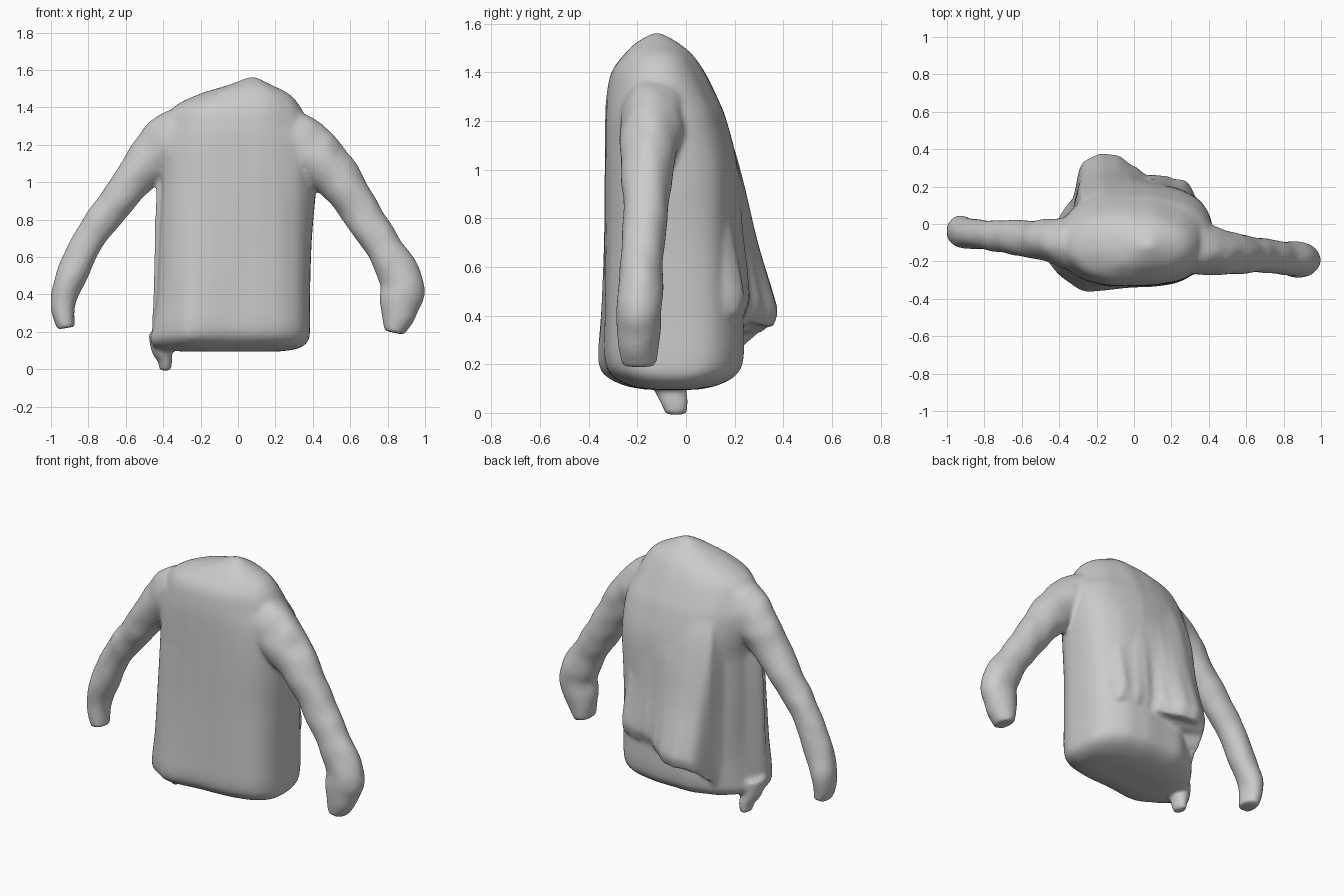
import bpy, bmesh, math
from mathutils import Vector, noise

if "Cube" in bpy.data.objects:
    bpy.data.objects.remove(bpy.data.objects["Cube"])


def spline(rows, steps, closed=False):
    """Catmull-Rom interpolation through rows of numbers."""
    n = len(rows)
    pick = (lambda i: rows[i % n]) if closed else (lambda i: rows[max(0, min(n - 1, i))])
    out = []
    for i in range(n if closed else n - 1):
        a, b, c, d = (pick(i + k) for k in (-1, 0, 1, 2))
        for s in range(steps):
            t = s / steps
            out.append([0.5 * (2 * q + (r - p) * t + (2 * p - 5 * q + 4 * r - w) * t * t
                               + (3 * q - p - 3 * r + w) * t ** 3)
                        for p, q, r, w in zip(a, b, c, d)])
    if not closed:
        out.append(list(rows[-1]))
    return out


def loft(name, rings):
    """Capped skin through closed rings of equal length."""
    bm = bmesh.new()
    loops = [[bm.verts.new(p) for p in ring] for ring in rings]
    n = len(loops[0])
    for a, b in zip(loops, loops[1:]):
        for i in range(n):
            j = (i + 1) % n
            bm.faces.new((a[i], a[j], b[j], b[i]))
    bm.faces.new(loops[0])
    bm.faces.new(loops[-1])
    bmesh.ops.recalc_face_normals(bm, faces=bm.faces)
    me = bpy.data.meshes.new(name)
    bm.to_mesh(me)
    bm.free()
    ob = bpy.data.objects.new(name, me)
    bpy.context.collection.objects.link(ob)
    return ob


def tube(name, rows, crumple=0.0):
    """Sleeve-like tube; rows are x, y, z, half width, half depth."""
    path = spline(rows, 6)
    rings = []
    for k, (x, y, z, w, d) in enumerate(path):
        p, q = path[max(0, k - 1)], path[min(len(path) - 1, k + 1)]
        t = Vector((q[0] - p[0], 0, q[2] - p[2])).normalized()
        side = Vector((t.z, 0, -t.x))
        ring = []
        for i in range(32):
            a = math.tau * i / 32
            v = Vector((x, y, z)) + side * w * math.cos(a) + Vector((0, d * math.sin(a), 0))
            ring.append(v + (v - Vector((x, y, z))) * crumple * noise.noise(v * 9))
        rings.append(ring)
    return loft(name, rings)


# Torso: z, left x, right x, front y, back y, squareness
torso_rows = [
    (0.095, -0.32, 0.22, -0.15, 0.04, 2.4),
    (0.11, -0.45, 0.32, -0.23, 0.12, 2.6),
    (0.15, -0.49, 0.375, -0.305, 0.20, 2.8),
    (0.22, -0.475, 0.385, -0.34, 0.235, 2.9),
    (0.40, -0.45, 0.385, -0.34, 0.235, 2.9),
    (0.70, -0.44, 0.395, -0.335, 0.225, 2.7),
    (1.00, -0.43, 0.42, -0.335, 0.215, 2.5),
    (1.20, -0.43, 0.42, -0.335, 0.17, 2.2),
    (1.30, -0.40, 0.38, -0.33, 0.13, 2.1),
    (1.40, -0.345, 0.335, -0.31, 0.08, 2.1),
    (1.47, -0.21, 0.275, -0.26, 0.03, 2.1),
    (1.52, -0.05, 0.18, -0.21, -0.03, 2.0),
    (1.56, 0.05, 0.10, -0.14, -0.10, 2.0)]
rings = []
for z, x0, x1, y0, y1, e in spline(torso_rows, 5):
    ring = []
    for i in range(72):
        c, s = math.cos(math.tau * i / 72), math.sin(math.tau * i / 72)
        u = math.copysign(abs(c) ** (2 / e), c)
        v = math.copysign(abs(s) ** (2 / e), s)
        x = (x0 + x1) / 2 + u * (x1 - x0) / 2
        # left flank slants inwards to the back
        if u < 0 and v > -0.5 and z < 1.3:
            x *= 1 - 0.2 * (v + 0.5) * min(1, (1.3 - z) * 3)
        y = (y0 + y1) / 2 + v * (y1 - y0) / 2
        # front left edge of the coat stands proud towards the hem
        if v < 0:
            y -= 0.045 * math.exp(-((x + 0.26) / 0.1) ** 2) * max(0, 1 - z) * min(1, z * 6)
        y += 0.008 * noise.noise(Vector((x * 10, v * 3, z * 1.2)))
        ring.append((x, y, z))
    rings.append(ring)
parts = [loft("torso", rings)]

# Sleeves
parts.append(tube("left_sleeve", [
    (-0.20, -0.12, 1.26, 0.18, 0.16), (-0.36, -0.10, 1.205, 0.165, 0.135),
    (-0.50, -0.085, 1.085, 0.12, 0.105), (-0.65, -0.07, 0.895, 0.095, 0.09),
    (-0.79, -0.06, 0.71, 0.083, 0.082), (-0.89, -0.05, 0.50, 0.083, 0.08),
    (-0.935, -0.04, 0.36, 0.068, 0.085), (-0.92, -0.045, 0.22, 0.048, 0.07)], 0.1))
parts.append(tube("right_sleeve", [
    (0.20, -0.12, 1.25, 0.17, 0.16), (0.36, -0.135, 1.175, 0.16, 0.135),
    (0.52, -0.155, 1.035, 0.125, 0.11), (0.655, -0.165, 0.84, 0.105, 0.095),
    (0.785, -0.18, 0.64, 0.1, 0.09), (0.875, -0.19, 0.47, 0.115, 0.092),
    (0.865, -0.195, 0.34, 0.108, 0.092), (0.835, -0.195, 0.195, 0.055, 0.07)], 0.1))

# Back drape: plan outline at the hem with the hem height of each point
outline = spline([
    (-0.45, -0.16, 0.13), (-0.39, 0.0, 0.14), (-0.32, 0.15, 0.19), (-0.275, 0.325, 0.33),
    (-0.14, 0.375, 0.35), (-0.04, 0.335, 0.36), (0.06, 0.26, 0.38), (0.18, 0.245, 0.40),
    (0.29, 0.215, 0.41), (0.32, 0.10, 0.41), (0.2, 0.0, 0.40), (-0.18, -0.1, 0.32)], 8, True)
drape_rows = spline([(0.0, 0.96, 1), (0.05, 1.0, 1), (0.1, 1.0, 1), (0.34, 0.87, 0.98),
                     (0.64, 0.74, 0.96), (0.84, 0.58, 0.9), (1.0, 0.36, 0.75)], 5)
rings = []
for h, s, wide in drape_rows:
    ring = []
    for x, y, hem in outline:
        # the ridge at the hem flattens out towards the shoulders
        flat = max(0, min(1, (y - 0.1) / 0.1)) * min(1, h * 1.6)
        y += (0.325 - 0.1 * x - 0.5 * max(0, abs(x + 0.02) - 0.15) - y) * flat
        fold = 0.014 * (1 - h) * noise.noise(Vector((x * 20, 0, h * 2))) * (y > 0.05)
        tatter = 0.02 * noise.noise(Vector((x * 25, y * 25, 3)))
        ring.append((x * wide, -0.1 + (y + 0.1) * s + fold,
                     hem + (1.36 - hem) * h + tatter * (1 - h)))
    rings.append(ring)
parts.append(loft("back_drape", rings))

# Hanging corner of the hem
parts.append(tube("hem_corner", [
    (-0.42, -0.09, 0.20, 0.06, 0.09), (-0.41, -0.07, 0.11, 0.055, 0.07),
    (-0.39, -0.05, 0.05, 0.04, 0.06), (-0.39, -0.04, -0.008, 0.03, 0.045)]))

# Fuse the parts into one soft cloth surface
bpy.ops.object.select_all(action='DESELECT')
for ob in parts:
    ob.select_set(True)
bpy.context.view_layer.objects.active = parts[0]
bpy.ops.object.join()
jacket = bpy.context.view_layer.objects.active
jacket.name = "draped_jacket"
fuse = jacket.modifiers.new("fuse", 'REMESH')
fuse.mode = 'VOXEL'
fuse.voxel_size = 0.012
fuse.use_smooth_shade = True
soft = jacket.modifiers.new("soften", 'SMOOTH')
soft.factor = 0.5
soft.iterations = 10
